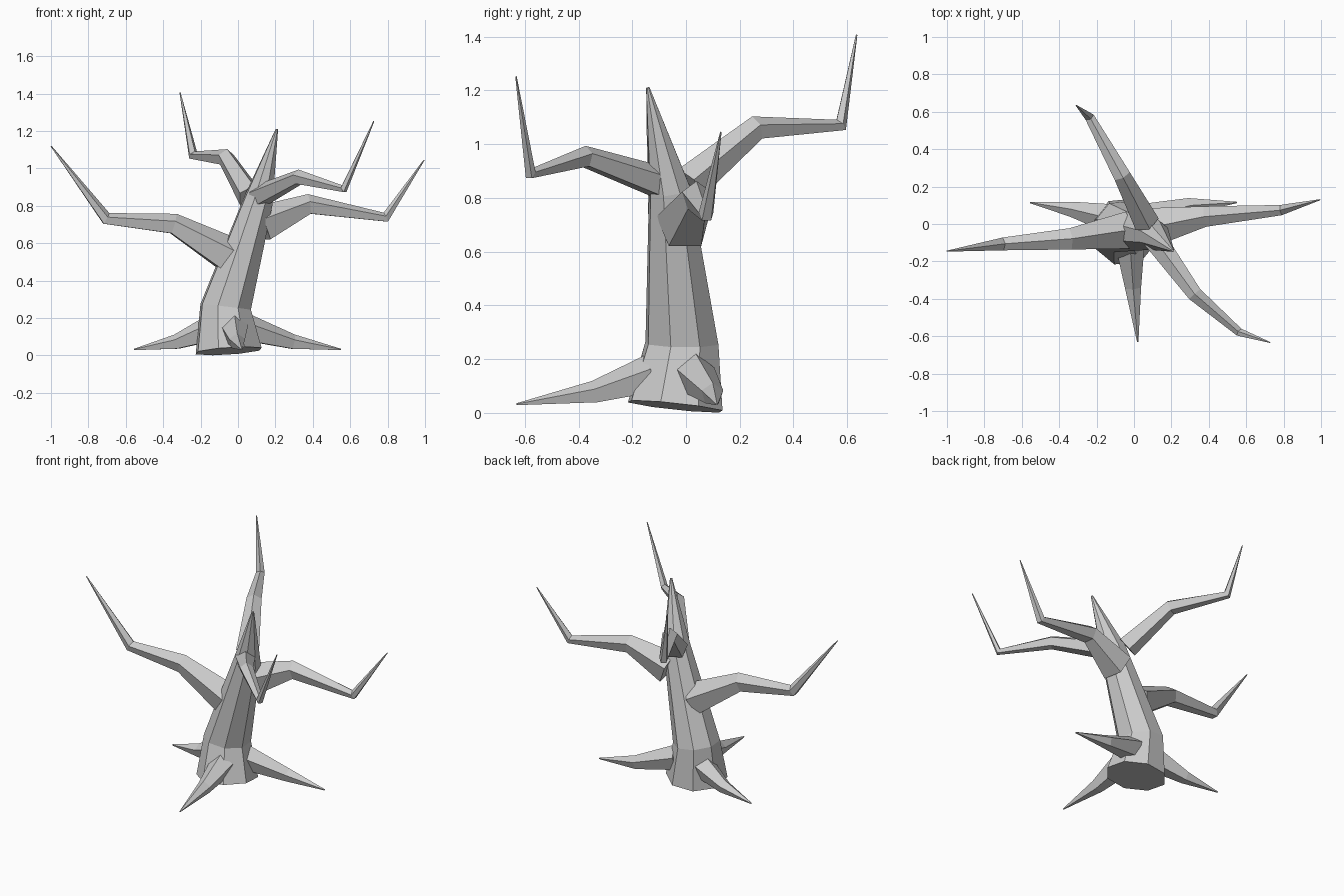
import bpy, bmesh, math
from mathutils import Vector

if "Cube" in bpy.data.objects:
    bpy.data.objects.remove(bpy.data.objects["Cube"])


def tube(name, points, sides, up=(0, 0, 1), phase=90):
    """Faceted tapering tube through (x, y, z, radius) points, mitred at bends."""
    pos = [Vector(p[:3]) for p in points]
    dirs = [(b - a).normalized() for a, b in zip(pos, pos[1:])]
    bm = bmesh.new()
    rings = []
    for i, p in enumerate(points):
        t = (dirs[max(i - 1, 0)] + dirs[min(i, len(dirs) - 1)]).normalized()
        side = t.cross(Vector(up)).normalized()
        lift = side.cross(t)
        ring = []
        for k in range(sides):
            a = math.radians(phase) + 2 * math.pi * k / sides
            ring.append(bm.verts.new(pos[i] + p[3] * (side * math.cos(a) + lift * math.sin(a))))
        rings.append(ring)
    for r0, r1 in zip(rings, rings[1:]):
        for k in range(sides):
            j = (k + 1) % sides
            bm.faces.new((r0[k], r0[j], r1[j], r1[k]))
    bm.faces.new(rings[0])
    bm.faces.new(rings[-1])
    bmesh.ops.recalc_face_normals(bm, faces=bm.faces)
    mesh = bpy.data.meshes.new(name)
    bm.to_mesh(mesh)
    bm.free()
    obj = bpy.data.objects.new(name, mesh)
    bpy.context.collection.objects.link(obj)
    return obj


# Trunk: eight sides, leaning right and ending in a broken spike
tube("trunk", [(-0.05, -0.04, 0.024, 0.185), (-0.066, -0.015, 0.26, 0.142),
               (0.11, -0.06, 0.83, 0.082), (0.208, -0.142, 1.21, 0.007)],
     8, up=(0, 1, 0), phase=17)

# Bare crooked branches
branches = {
    "left_branch": [(-0.045, -0.035, 0.53, 0.105), (-0.345, -0.08, 0.70, 0.06),
                    (-0.705, -0.107, 0.73, 0.036), (-1.0, -0.145, 1.12, 0.003)],
    "right_branch": [(0.13, -0.01, 0.70, 0.105), (0.38, 0.04, 0.805, 0.058),
                     (0.79, 0.075, 0.737, 0.029), (0.995, 0.13, 1.045, 0.003)],
    "front_branch": [(0.11, -0.08, 0.85, 0.065), (0.325, -0.375, 0.952, 0.042),
                     (0.565, -0.58, 0.89, 0.023), (0.726, -0.633, 1.252, 0.003)],
    "back_branch": [(0.065, 0.01, 0.85, 0.072), (-0.065, 0.26, 1.058, 0.048),
                    (-0.24, 0.575, 1.07, 0.027), (-0.31, 0.635, 1.407, 0.003)],
}
for name, pts in branches.items():
    tube(name, pts, 5)

# Roots spreading over the ground
roots = {
    "left_root": [(-0.13, 0.03, 0.145, 0.08), (-0.33, 0.078, 0.07, 0.043),
                  (-0.555, 0.115, 0.032, 0.004)],
    "right_root": [(0.04, 0.03, 0.145, 0.08), (0.295, 0.098, 0.07, 0.043),
                   (0.55, 0.115, 0.032, 0.004)],
    "front_root": [(-0.02, -0.13, 0.14, 0.078), (-0.005, -0.34, 0.075, 0.045),
                   (0.02, -0.63, 0.032, 0.004)],
}
for name, pts in roots.items():
    tube(name, pts, 5)
